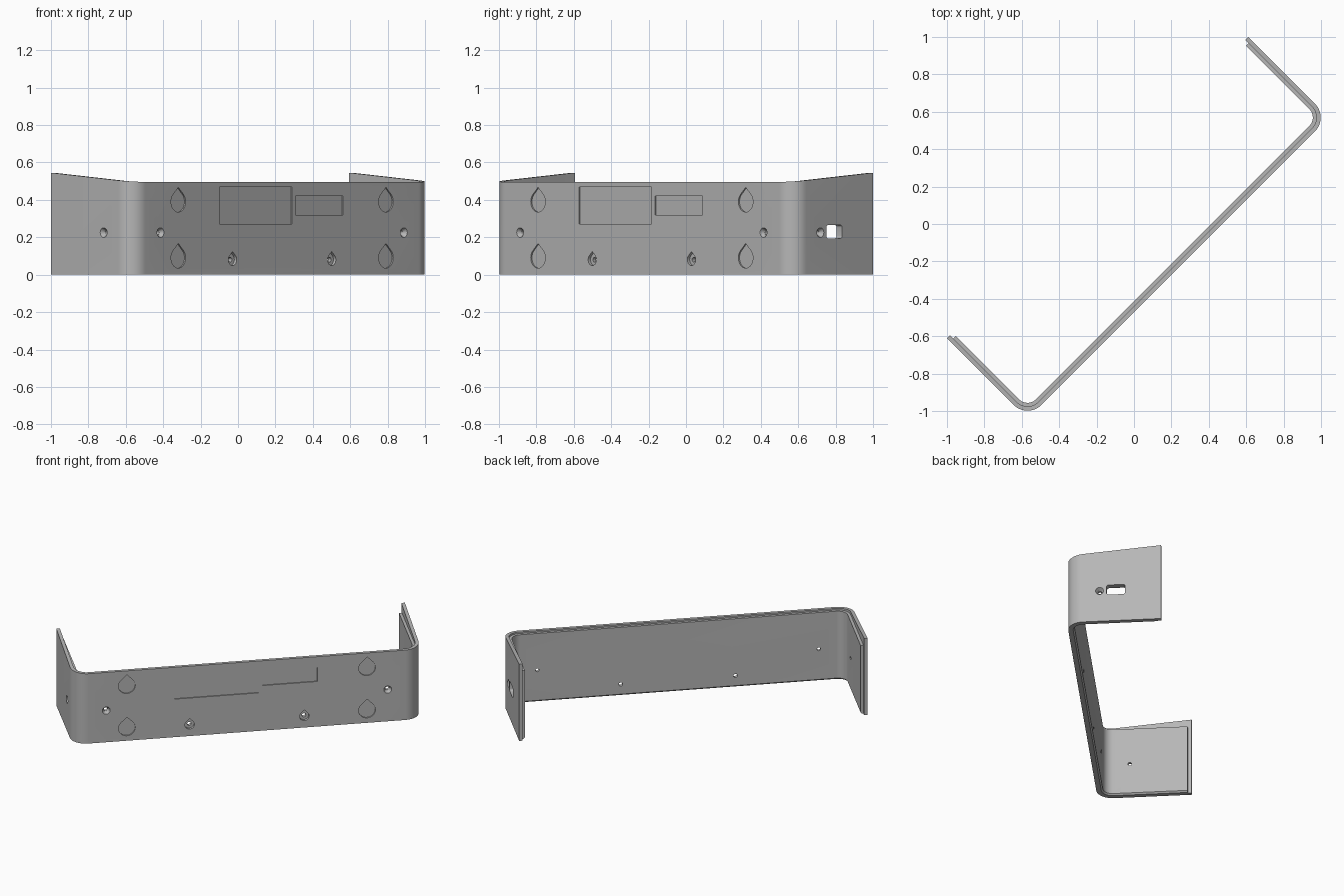
import bpy, bmesh, math
from mathutils import Matrix, Vector

if "Cube" in bpy.data.objects:
    bpy.data.objects.remove(bpy.data.objects["Cube"], do_unlink=True)

HALF, FRONT, BACK = 1.139, -0.334, 0.275   # outer faces of the arms, plate and arm tips
R, WALL, LIP = 0.105, 0.042, 0.023         # bend radius, wall thickness, outer lip thickness
INNER_TOP = 0.485
TURN = Matrix.Rotation(math.radians(45), 4, 'Z')

grey = bpy.data.materials.new("plain_grey")
grey.use_nodes = True
grey.diffuse_color = (0.47, 0.47, 0.47, 1)
grey.node_tree.nodes["Principled BSDF"].inputs["Base Color"].default_value = grey.diffuse_color


def finish(name, bm):
    bmesh.ops.recalc_face_normals(bm, faces=bm.faces)
    bm.transform(TURN)
    mesh = bpy.data.meshes.new(name)
    bm.to_mesh(mesh)
    bm.free()
    mesh.materials.append(grey)
    ob = bpy.data.objects.new(name, mesh)
    bpy.context.collection.objects.link(ob)
    return ob


# Stations along the U: outer point and inward direction
def stations():
    steps = 14
    half = [(Vector((-HALF, BACK)), Vector((1, 0)))]
    centre = Vector((-HALF + R, FRONT + R))
    for i in range(steps + 1):
        a = math.pi + i / steps * math.pi / 2
        d = Vector((math.cos(a), math.sin(a)))
        half.append((centre + d * R, -d))
    mirrored = [(Vector((-p.x, p.y)), Vector((-n.x, n.y))) for p, n in reversed(half)]
    return half + mirrored


# Bent strip with a stepped top edge that rises towards the arm tips
def bracket_body():
    bm = bmesh.new()
    rings = []
    for p, n in stations():
        top = 0.496 + 0.049 * (p.y - FRONT) / (BACK - FRONT)
        section = [(0, 0), (0, top), (LIP, top), (LIP, INNER_TOP),
                   (WALL, INNER_TOP), (WALL, 0.01), (WALL - 0.01, 0)]
        rings.append([bm.verts.new((*(p + n * o), z)) for o, z in section])
    count = len(rings[0])
    for a, b in zip(rings, rings[1:]):
        for i in range(count):
            j = (i + 1) % count
            bm.faces.new((a[i], a[j], b[j], b[i]))
    bm.faces.new(rings[0])
    bm.faces.new(rings[-1])
    return finish("wall_bracket", bm)


# Flat outlines for the cuts
def circle(r, n=24):
    return [(r * math.cos(i * math.tau / n), r * math.sin(i * math.tau / n)) for i in range(n)]


def teardrop(r):
    arc = [math.radians(135 + 270 * i / 24) for i in range(25)]
    return [(r * math.cos(a), r * math.sin(a)) for a in arc] + [(0, r * 1.4)]


def rectangle(w, h):
    return [(-w / 2, -h / 2), (w / 2, -h / 2), (w / 2, h / 2), (-w / 2, h / 2)]


def rounded(w, h, r):
    pts = []
    for k, (sx, sy) in enumerate([(1, 1), (-1, 1), (-1, -1), (1, -1)]):
        for i in range(5):
            a = math.radians(90 * k + 22.5 * i)
            pts.append((sx * (w / 2 - r) + r * math.cos(a), sy * (h / 2 - r) + r * math.sin(a)))
    return pts


# Prism sunk into one outer face; side 0 is the plate, -1 and 1 are the arms
def sink(bm, outline, side, along, z, depth, taper=1.0):
    def place(a, b, d):
        if side == 0:
            return (along + a, FRONT + d, z + b)
        return (side * (HALF - d), along + a, z + b)
    near = [bm.verts.new(place(a, b, -0.01)) for a, b in outline]
    far = [bm.verts.new(place(a * taper, b * taper, depth)) for a, b in outline]
    bm.faces.new(near)
    bm.faces.new(far)
    for i in range(len(near)):
        j = (i + 1) % len(near)
        bm.faces.new((near[i], near[j], far[j], far[i]))


def subtract(ob, bm, name):
    cutter = finish(name, bm)
    cutter.hide_render = True
    mod = ob.modifiers.new(name, 'BOOLEAN')
    mod.operation, mod.solver, mod.object = 'DIFFERENCE', 'EXACT', cutter
    bpy.context.view_layer.objects.active = ob
    bpy.ops.object.modifier_apply(modifier=name)
    bpy.data.objects.remove(cutter, do_unlink=True)


body = bracket_body()
shallow, through = bmesh.new(), bmesh.new()

for s in (-1, 1):
    # Teardrop recesses near the plate corners
    for z in (0.09, 0.39):
        sink(shallow, teardrop(0.055), 0, s * 0.785, z, 0.009)
    # Screw holes: two countersunk, two with teardrop seats, one on each arm
    sink(shallow, circle(0.032), 0, s * 0.92, 0.225, 0.022, 0.4)
    sink(through, circle(0.012), 0, s * 0.92, 0.225, 0.1)
    sink(shallow, teardrop(0.031), 0, s * 0.375, 0.08, 0.018)
    sink(through, circle(0.013), 0, s * 0.375, 0.08, 0.1)
    sink(shallow, circle(0.032), s, -0.123, 0.225, 0.022, 0.4)
    sink(through, circle(0.012), s, -0.123, 0.225, 0.1)

# Shallow rectangular panels
sink(shallow, rectangle(0.55, 0.2), 0, -0.2, 0.37, 0.007)
sink(shallow, rectangle(0.36, 0.1), 0, 0.28, 0.37, 0.007)
# Slot in the left arm
sink(through, rounded(0.12, 0.072, 0.014), 1, -0.018, 0.23, 0.1)

# Step on the inside of each arm tip
for s in (-1, 1):
    size = Vector((0.06, 0.06, 0.8, 1))
    centre = (s * (HALF - LIP - 0.03), BACK + 0.005, 0.3)
    bmesh.ops.create_cube(through, size=1,
                          matrix=Matrix.Translation(centre) @ Matrix.Diagonal(size))

subtract(body, shallow, "recess_cutter")
subtract(body, through, "hole_cutter")

bpy.ops.object.select_all(action='DESELECT')
body.select_set(True)
bpy.context.view_layer.objects.active = body
bpy.ops.object.shade_smooth_by_angle(angle=math.radians(25))
